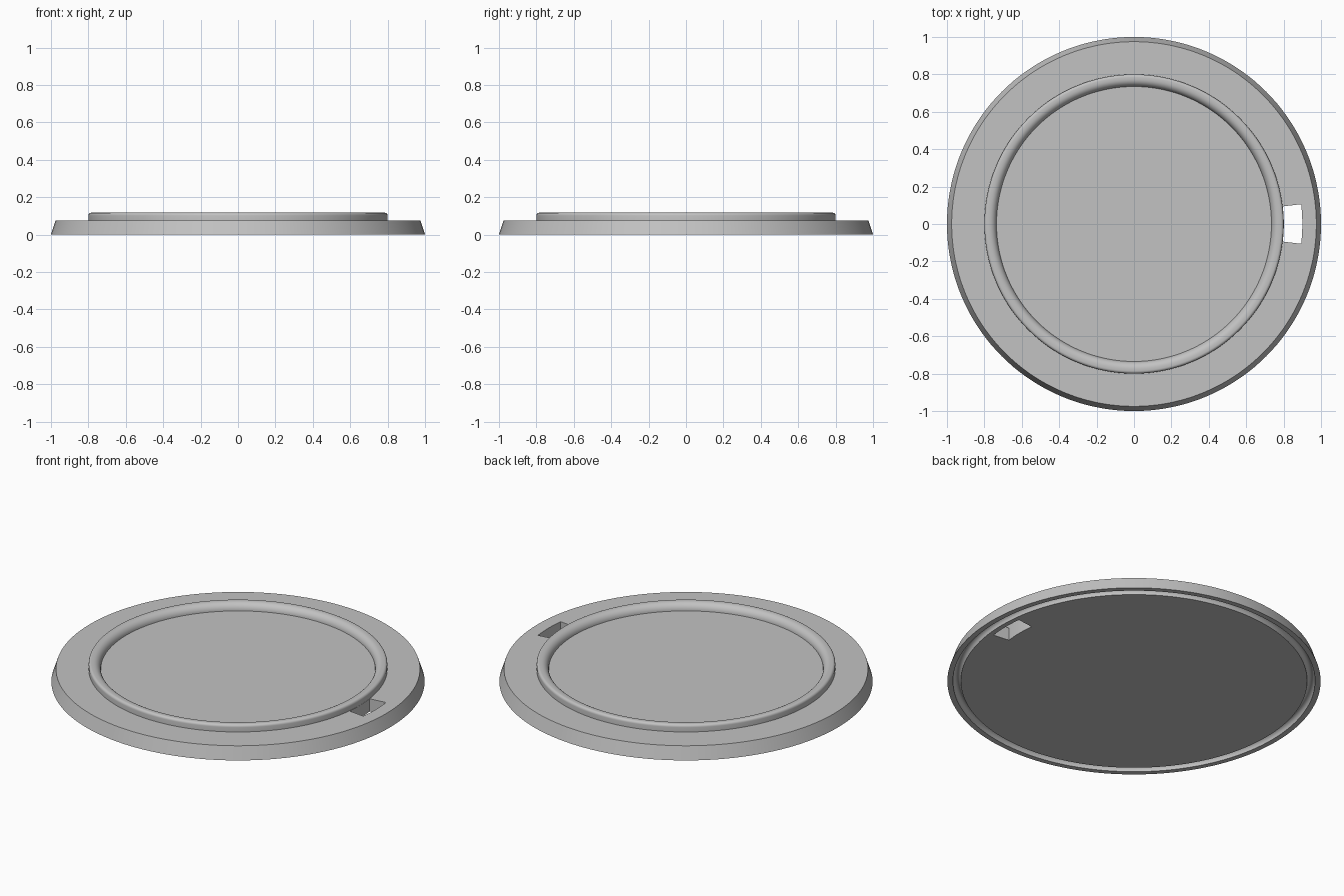
import bpy
import bmesh
from math import sin, cos, pi, radians
from mathutils import Vector

cube = bpy.data.objects.get("Cube")
if cube:
    bpy.data.objects.remove(cube, do_unlink=True)

SEGMENTS = 144

grey = bpy.data.materials.new("light grey")
grey.use_nodes = True
colour = (0.54, 0.54, 0.54, 1)
grey.diffuse_color = colour
grey.node_tree.nodes["Principled BSDF"].inputs["Base Color"].default_value = colour


def arc(cx, cz, rx, rz, start, end, steps):
    """Points of an elliptical arc in the (radius, height) plane."""
    angles = [radians(start + (end - start) * i / steps) for i in range(steps + 1)]
    return [(cx + rx * cos(a), cz + rz * sin(a)) for a in angles]


def mesh_object(name, bm):
    bmesh.ops.recalc_face_normals(bm, faces=bm.faces)
    mesh = bpy.data.meshes.new(name)
    bm.to_mesh(mesh)
    bm.free()
    mesh.materials.append(grey)
    obj = bpy.data.objects.new(name, mesh)
    bpy.context.collection.objects.link(obj)
    return obj


def spin(name, profile, start, angle, steps, closed):
    """Turn a profile about z: full turn, or a capped wedge."""
    bm = bmesh.new()
    verts = [bm.verts.new((r * cos(start), r * sin(start), z)) for r, z in profile]
    if closed:
        geom = verts + [bm.faces.new(verts)]
    else:
        geom = verts + [bm.edges.new(pair) for pair in zip(verts, verts[1:])]
    bmesh.ops.spin(bm, geom=geom, cent=Vector(), axis=(0, 0, 1),
                   angle=angle, steps=steps)
    bmesh.ops.remove_doubles(bm, verts=bm.verts, dist=0.0001)
    return mesh_object(name, bm)


# Disc: flat underside, round groove, sloped rim, raised bead, flat centre
profile = [(0, 0)]
profile += arc(0.949, 0, 0.021, 0.03, 180, 0, 10)
profile += [(1, 0), (0.975, 0.075), (0.8, 0.075)]
profile += arc(0.785, 0.102, 0.015, 0.015, 0, 90, 5)
profile += arc(0.775, 0.075, 0.04, 0.042, 90, 180, 8)
profile += [(0, 0.075)]
disc = spin("lid_disc", profile, 0, 2 * pi, SEGMENTS, False)

# Slot through the flange, beside the bead
half = radians(6.75)
slot = [(0.801, -0.1), (0.9, -0.1), (0.9, 0.2), (0.801, 0.2)]
cutter = spin("slot_cutter", slot, -half, 2 * half, 8, True)
bm = bmesh.new()
bm.from_mesh(cutter.data)
open_edges = [e for e in bm.edges if e.is_boundary]
if open_edges:
    bmesh.ops.holes_fill(bm, edges=open_edges)
bmesh.ops.recalc_face_normals(bm, faces=bm.faces)
bm.to_mesh(cutter.data)
bm.free()
cutter.hide_render = True

cut = disc.modifiers.new("slot", "BOOLEAN")
cut.operation = "DIFFERENCE"
cut.solver = "EXACT"
cut.object = cutter

# Apply the cut, then shade
bpy.ops.object.select_all(action="DESELECT")
disc.select_set(True)
bpy.context.view_layer.objects.active = disc
bpy.ops.object.modifier_apply(modifier=cut.name)
bpy.data.objects.remove(cutter, do_unlink=True)
bpy.ops.object.shade_smooth_by_angle(angle=radians(30))
